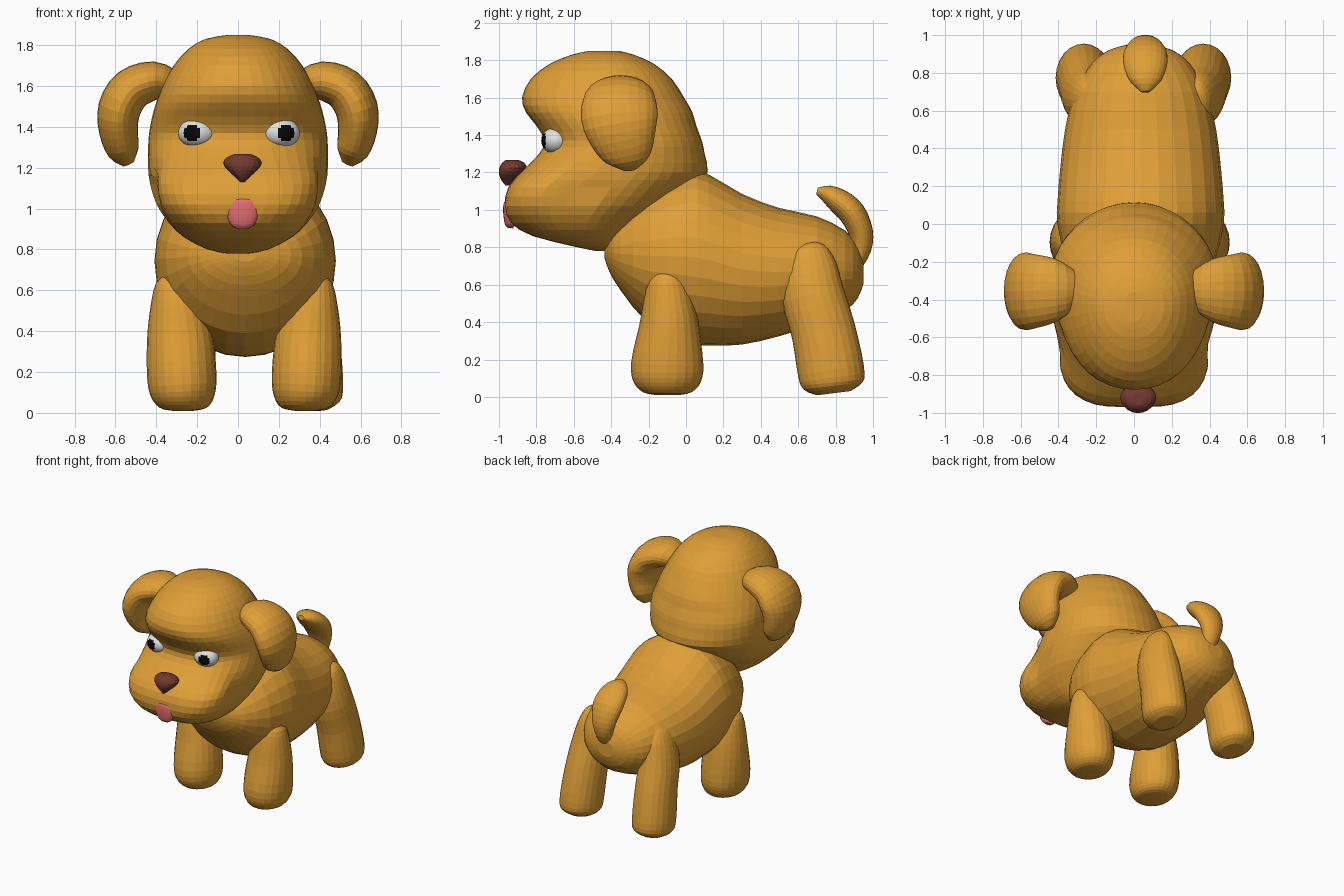
import bpy, bmesh, math
from mathutils import Vector


def material(name, rgb):
    m = bpy.data.materials.new(name)
    m.diffuse_color = (*rgb, 1)
    return m


FUR = material("golden fur", (0.74, 0.345, 0.038))
BROWN = material("nose brown", (0.17, 0.042, 0.028))
PINK = material("tongue pink", (0.80, 0.16, 0.17))
WHITE = material("eye white", (0.75, 0.75, 0.75))
BLACK = material("pupil black", (0.002, 0.002, 0.002))


def finish(name, bm, *mats):
    bmesh.ops.recalc_face_normals(bm, faces=bm.faces[:])
    me = bpy.data.meshes.new(name)
    bm.to_mesh(me)
    bm.free()
    for m in mats:
        me.materials.append(m)
    ob = bpy.data.objects.new(name, me)
    bpy.context.collection.objects.link(ob)
    return ob


def smooth_rows(rows, sub):
    """Catmull-Rom interpolation of whole rows of numbers."""
    out = []
    for i in range(len(rows) - 1):
        p0, p1 = rows[max(i - 1, 0)], rows[i]
        p2, p3 = rows[i + 1], rows[min(i + 2, len(rows) - 1)]
        for k in range(sub):
            t = k / sub
            out.append([0.5 * (2 * b + (c - a) * t + (2 * a - 5 * b + 4 * c - d) * t * t
                               + (3 * b - a - 3 * c + d) * t ** 3)
                        for a, b, c, d in zip(p0, p1, p2, p3)])
    return out + [list(rows[-1])]


def skin(name, rings, mat):
    bm = bmesh.new()
    vs = [[bm.verts.new(p) for p in r] for r in rings]
    n = len(vs[0])
    for a, b in zip(vs, vs[1:]):
        for i in range(n):
            bm.faces.new((a[i], a[(i + 1) % n], b[(i + 1) % n], b[i]))
    bm.faces.new(vs[0])
    bm.faces.new(vs[-1])
    return finish(name, bm, mat)


def tube(name, rows, mat, side, axis=None, seg=24, sub=3):
    """Rows are x, y, z, radius along side, radius across it."""
    rows = smooth_rows(rows, sub)
    rings = []
    for i, r in enumerate(rows):
        a, b = rows[max(i - 1, 0)], rows[min(i + 1, len(rows) - 1)]
        t = Vector(axis) if axis else (Vector(b[:3]) - Vector(a[:3])).normalized()
        u = Vector(side)
        u = (u - t * u.dot(t)).normalized()
        v = t.cross(u)
        rings.append([Vector(r[:3]) + u * r[3] * math.cos(w) + v * r[4] * math.sin(w)
                      for w in (2 * math.pi * k / seg for k in range(seg))])
    return skin(name, rings, mat)


def stack(name, rows, mat, cx=0, seg=40, sub=2, pinch=0):
    """Horizontal slices: z, half width, front y, back y, front squareness."""
    rings = []
    for z, hw, yf, yb, n in smooth_rows(rows, sub):
        yc = yb + (yf - yb) * 0.45
        ring = []
        for k in range(seg):
            w = 2 * math.pi * k / seg
            c, s = math.cos(w), math.sin(w)
            e = 2 / n if s < 0 else 1
            x = math.copysign(abs(c) ** e, c) * hw
            y = yc + abs(s) ** e * ((yf - yc) if s < 0 else (yb - yc))
            # crease between cheeks and muzzle
            x *= 1 - pinch * math.exp(-((y + .63) / .1) ** 2 - ((z - 1.1) / .12) ** 2)
            ring.append((cx + x, y, z))
        rings.append(ring)
    return skin(name, rings, mat)


# head: domed crown, overhanging brow, eye hollow, square muzzle
stack("head", [
    (1.85, .05, -.52, -.36, 2), (1.83, .16, -.61, -.28, 2), (1.78, .245, -.73, -.17, 2),
    (1.70, .315, -.83, -.075, 2.1), (1.60, .37, -.877, -.01, 2.2), (1.52, .40, -.855, .035, 2.3),
    (1.45, .42, -.80, .055, 2.3), (1.37, .435, -.758, .085, 2.25), (1.30, .44, -.785, .10, 2.4),
    (1.20, .44, -.885, .115, 2.8), (1.12, .43, -.95, .05, 3.4), (1.02, .40, -.97, -.06, 3.5),
    (.93, .34, -.935, -.19, 3), (.86, .265, -.82, -.27, 2.5), (.80, .15, -.58, -.33, 2),
    (.78, .05, -.48, -.37, 2)], FUR, pinch=.09)

# body: lofted from chest to rump (y, bottom, top, half width)
torso = [(-.435, .74, .82, .06), (-.41, .67, .88, .17), (-.35, .57, .96, .28), (-.2, .39, 1.12, .39),
         (0, .29, 1.21, .44), (.12, .275, 1.19, .44), (.3, .28, 1.085, .425), (.5, .325, 1.01, .40),
         (.7, .39, .965, .35), (.85, .46, .89, .26), (.92, .53, .81, .17), (.95, .61, .73, .07)]
tube("body", [(.035, y, (a + b) / 2, w, (b - a) / 2) for y, a, b, w in torso],
     FUR, (1, 0, 0), (0, 1, 0), seg=28, sub=2)

for s, label in ((-1, "left"), (1, "right")):
    def sided(rows, cx):
        return [(cx + s * r[0], *r[1:]) for r in rows]

    # legs
    tube(label + "_front_leg", sided([
        (.35, -.10, .685, .03, .03), (.345, -.10, .64, .09, .09), (.33, -.095, .53, .13, .13),
        (.315, -.09, .38, .16, .16), (.305, -.10, .18, .17, .193), (.30, -.10, .08, .155, .18),
        (.30, -.10, .025, .115, .13), (.30, -.10, .01, .05, .06)], .03), FUR, (1, 0, 0))
    tube(label + "_hind_leg", sided([
        (.275, .65, .815, .03, .05), (.28, .655, .785, .07, .105), (.285, .66, .70, .105, .145),
        (.295, .68, .54, .135, .168), (.305, .735, .35, .145, .172), (.315, .775, .14, .15, .178),
        (.315, .785, .06, .135, .16), (.315, .79, .02, .08, .09)], .05), FUR, (1, 0, 0))

    # floppy ear folding outwards and down
    tube(label + "_ear", sided([
        (.31, -.35, 1.60, .10, .07), (.41, -.35, 1.625, .165, .095), (.52, -.355, 1.585, .195, .105),
        (.58, -.355, 1.49, .205, .105), (.585, -.335, 1.38, .175, .095),
        (.56, -.31, 1.28, .125, .078), (.535, -.30, 1.22, .04, .03)], 0), FUR, (0, 1, 0))

    # eye with the pupil picked out by distance from its centre
    bm = bmesh.new()
    bmesh.ops.create_uvsphere(bm, u_segments=40, v_segments=28, radius=1)
    cx = .005 + s * .205
    for v in bm.verts:
        v.co = (cx + v.co.x * .093, -.694 + v.co.y * .08, 1.37 + v.co.z * .072)
    for f in bm.faces:
        c = f.calc_center_median()
        if c.y < -.70 and math.hypot(c.x - cx - s * .024, c.z - 1.37) < .041:
            f.material_index = 1
    finish(label + "_eye", bm, WHITE, BLACK)

# nose: wide top tapering to a point below
stack("nose", [(1.268, .03, -.96, -.90, 2), (1.255, .07, -.98, -.87, 2), (1.225, .095, -.998, -.85, 2),
               (1.19, .075, -1.0, -.87, 2), (1.155, .035, -.985, -.89, 2),
               (1.13, .01, -.965, -.92, 2)], BROWN, cx=.022, seg=20)

# tongue hanging from the mouth
tube("tongue", [(.022, -.945, 1.04, .06, .02), (.022, -.948, 1.03, .072, .028),
                (.022, -.945, .98, .08, .032), (.022, -.94, .925, .06, .028),
                (.022, -.94, .902, .03, .014)], PINK, (1, 0, 0), seg=20)

# curled tail
tube("tail", [(.06, .90, .70, .05, .04), (.06, .935, .79, .07, .055), (.06, .935, .88, .095, .065),
              (.06, .89, .98, .118, .072), (.06, .82, 1.045, .11, .067), (.06, .755, 1.085, .08, .048),
              (.06, .70, 1.10, .025, .018)], FUR, (1, 0, 0))
